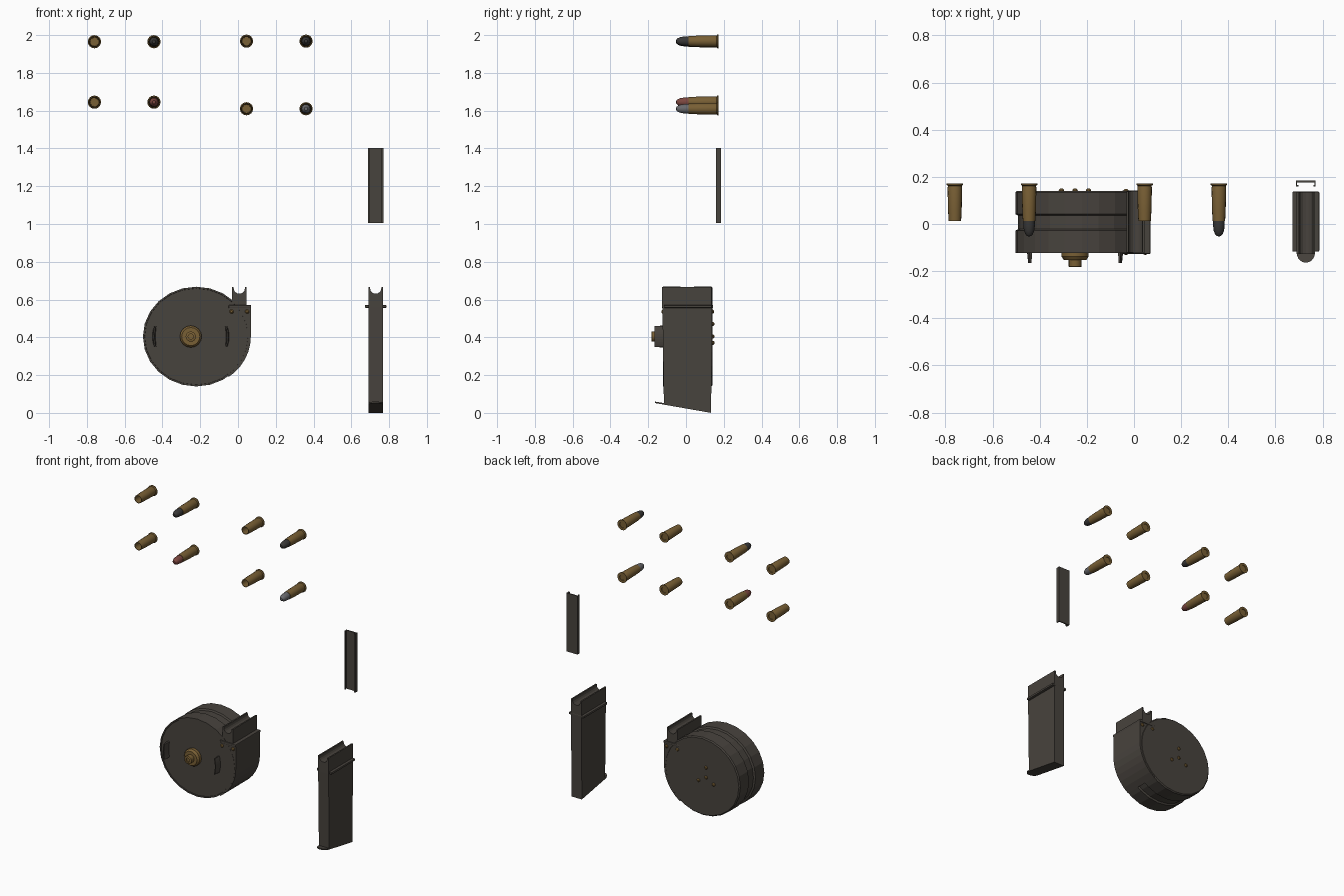
import bpy, bmesh, math
from math import sin, cos, pi, radians

if "Cube" in bpy.data.objects:
    bpy.data.objects.remove(bpy.data.objects["Cube"])


def mat(name, c):
    m = bpy.data.materials.new(name)
    m.diffuse_color = (*c, 1)
    m.use_nodes = True
    m.node_tree.nodes["Principled BSDF"].inputs["Base Color"].default_value = m.diffuse_color
    return m


STEEL = mat("dark_steel", (0.064, 0.056, 0.047))
BRASS = mat("brass", (0.19, 0.115, 0.035))
DARK = mat("dark_bullet", (0.04, 0.039, 0.038))
RED = mat("red_bullet", (0.20, 0.062, 0.05))
GREY = mat("grey_bullet", (0.14, 0.14, 0.15))


def finish(bm, name, m, smooth=False):
    bmesh.ops.recalc_face_normals(bm, faces=bm.faces[:])
    me = bpy.data.meshes.new(name)
    bm.to_mesh(me)
    bm.free()
    me.materials.append(m)
    ob = bpy.data.objects.new(name, me)
    bpy.context.collection.objects.link(ob)
    if smooth:
        bpy.ops.object.select_all(action='DESELECT')
        ob.select_set(True)
        bpy.context.view_layer.objects.active = ob
        bpy.ops.object.shade_smooth_by_angle(angle=radians(35))
    return ob


def prism(name, pts, lo, hi, m, axis='y', bevel=0):
    """Extrude a profile: (x,z) along y, (y,z) along x, (x,y) along z."""
    put = {'y': lambda a, b, t: (a, t, b), 'x': lambda a, b, t: (t, a, b),
           'z': lambda a, b, t: (a, b, t)}[axis]
    bm = bmesh.new()
    A = [bm.verts.new(put(a, b, lo)) for a, b in pts]
    B = [bm.verts.new(put(a, b, hi)) for a, b in pts]
    bm.faces.new(A)
    bm.faces.new(B)
    n = len(pts)
    for i in range(n):
        j = (i + 1) % n
        bm.faces.new((A[i], A[j], B[j], B[i]))
    if bevel:
        bmesh.ops.bevel(bm, geom=bm.edges[:], offset=bevel, segments=2,
                        affect='EDGES', profile=0.5)
    return finish(bm, name, m)


def lathe(name, x, z, prof, m, n=16, sx=1.0, sz=1.0, smooth=True):
    """Spin (y, radius) points about an axis along y; zero radius closes an end."""
    bm = bmesh.new()
    rings = []
    for y, r in prof:
        if r == 0:
            rings.append([bm.verts.new((x, y, z))])
        else:
            rings.append([bm.verts.new((x + r * sx * cos(2 * pi * i / n), y,
                                        z + r * sz * sin(2 * pi * i / n))) for i in range(n)])
    for a, b in zip(rings, rings[1:]):
        for i in range(n):
            j = (i + 1) % n
            vs = [a[i % len(a)], a[j % len(a)], b[j % len(b)], b[i % len(b)]]
            bm.faces.new(list(dict.fromkeys(vs)))
    return finish(bm, name, m, smooth)


def box_pts(a0, a1, b0, b1):
    return [(a0, b0), (a1, b0), (a1, b1), (a0, b1)]


def feed_neck(name, cx, hw, z0, z1, y0, y1):
    # open-topped neck with a rounded notch running front to back
    r = hw * 0.76
    arc = [(cx + r * cos(a), z1 - 0.008 - r * 0.95 * sin(a))
           for a in [pi * i / 8 for i in range(9)]]
    pts = [(cx - hw, z0), (cx + hw, z0), (cx + hw, z1), (cx + r, z1)] + arc
    pts += [(cx - r, z1), (cx - hw, z1)]
    prism(name, pts, y0, y1, STEEL)


# ---- Drum magazine: body with a recessed band, knob axis a little left of centre
CX, CZ = -0.221, 0.404
lathe("drum_body", CX, CZ,
      [(-0.118, 0), (-0.118, 0.255), (-0.122, 0.256), (-0.122, 0.264), (-0.028, 0.264),
       (-0.022, 0.253), (0.036, 0.253), (0.042, 0.264), (0.134, 0.264), (0.141, 0.257),
       (0.141, 0)], STEEL, n=24, sx=1.07, smooth=False)

# feed housing following the drum's right edge
curve = [(CX + 0.289 * cos(a), CZ + 0.266 * sin(a))
         for a in [radians(-54 + 9 * i) for i in range(7)]]
housing = [(-0.055, 0.30)] + curve + [(0.069, 0.565), (-0.05, 0.565)]
prism("feed_housing", housing, -0.121, 0.139, STEEL)
prism("housing_collar", box_pts(-0.05, 0.07, 0.555, 0.571), -0.127, 0.143, STEEL, bevel=0.004)
feed_neck("drum_feed_neck", 0.007, 0.039, 0.50, 0.667, -0.12, 0.137)

# winding knob
KX, KZ = -0.25, 0.404
lathe("winding_knob", KX, KZ,
      [(-0.11, 0.058), (-0.138, 0.058), (-0.152, 0.048), (-0.152, 0.027), (-0.181, 0.027),
       (-0.183, 0.024), (-0.183, 0.014), (-0.174, 0.014), (-0.174, 0)], BRASS, n=16)

# curved grip fins either side of the knob
for side, base in (("left", pi), ("right", 0)):
    angs = [base + radians(-16 + 32 * i / 8) for i in range(9)]
    bm = bmesh.new()
    rows = []
    for k, a in enumerate(angs):
        taper = 0.6 + 0.4 * sin(pi * k / 8)
        row = []
        for r, y in ((0.195 - 0.009 * taper, -0.115), (0.192, -0.166),
                     (0.199, -0.166), (0.195 + 0.009 * taper, -0.115)):
            row.append(bm.verts.new((KX + r * cos(a), y, KZ + r * sin(a))))
        rows.append(row)
    for p, q in zip(rows, rows[1:]):
        for i in range(4):
            j = (i + 1) % 4
            bm.faces.new((p[i], p[j], q[j], q[i]))
    bm.faces.new(rows[0])
    bm.faces.new(rows[-1])
    finish(bm, "grip_fin_" + side, STEEL)


# rivets on the housing and on the back of the drum
def rivet(name, x, z, y, d):
    lathe(name, x, z, [(y - 0.004 * d, 0.012), (y + 0.004 * d, 0.011), (y + 0.009 * d, 0.006),
                       (y + 0.01 * d, 0)], BRASS, n=10)


for i, x in enumerate((-0.034, 0.048)):
    rivet(f"front_housing_rivet_{i}", x, 0.536, -0.121, 1 * -1)
    rivet(f"back_housing_rivet_{i}", x, 0.536, 0.139, 1)
for i, (x, z) in enumerate([(KX, KZ), (KX, 0.471), (-0.308, 0.371), (-0.193, 0.371)]):
    rivet(f"back_rivet_{i}", x, z, 0.141, 1)

# ---- Box magazine with a sloping base
BX, HW = 0.729, 0.039
side = [(-0.117, 0.05), (0.133, 0.008), (0.137, 0.565), (-0.125, 0.565)]
prism("box_body", side, BX - HW, BX + HW, STEEL, 'x')
feed_neck("box_feed_neck", BX, HW, 0.56, 0.667, -0.127, 0.136)
prism("box_collar", box_pts(BX - 0.057, BX + 0.057, -0.117, 0.137), 0.556, 0.571,
      STEEL, 'z', bevel=0.004)

# floor plate with a rounded front tongue, tilted along the base
tongue = [(BX + HW * cos(a), -0.122 + 0.042 * sin(a))
          for a in [pi + pi * i / 10 for i in range(11)]]
plate = prism("floor_plate", tongue + [(BX + HW, 0.133), (BX - HW, 0.133)],
              0, 0.008, STEEL, 'z')
for v in plate.data.vertices:
    v.co.z += (0.133 - v.co.y) * 0.175

# ---- Charger clip: C-shaped channel
half = [(0.042, 0.184), (0.042, 0.160), (0.032, 0.160), (0.032, 0.165),
        (0.037, 0.165), (0.037, 0.176)]
channel = [(BX + x, y) for x, y in half] + [(BX - x, y) for x, y in reversed(half)]
prism("charger_clip", channel, 1.005, 1.402, STEEL, 'z')

# ---- Cartridges and empty cases
CASE = [(0.168, 0), (0.168, 0.018), (0.172, 0.019), (0.172, 0.035), (0.166, 0.035),
        (0.162, 0.029), (0.154, 0.031), (0.06, 0.029), (0.012, 0.0265), (0.012, 0.0235)]
BULLET = [(0.02, 0.0245), (-0.008, 0.0245), (-0.028, 0.022), (-0.043, 0.016),
          (-0.051, 0.009), (-0.053, 0)]
rounds = [("top_left", -0.76, -0.445, 1.965, DARK), ("low_left", -0.76, -0.445, 1.645, RED),
          ("top_right", 0.045, 0.36, 1.968, DARK), ("low_right", 0.045, 0.36, 1.610, GREY)]
for name, xe, xf, z, m in rounds:
    lathe("empty_case_" + name, xe, z, CASE + [(0.14, 0.022), (0.14, 0)], BRASS)
    lathe("live_case_" + name, xf, z, CASE, BRASS)
    lathe("bullet_" + name, xf, z, BULLET, m)
